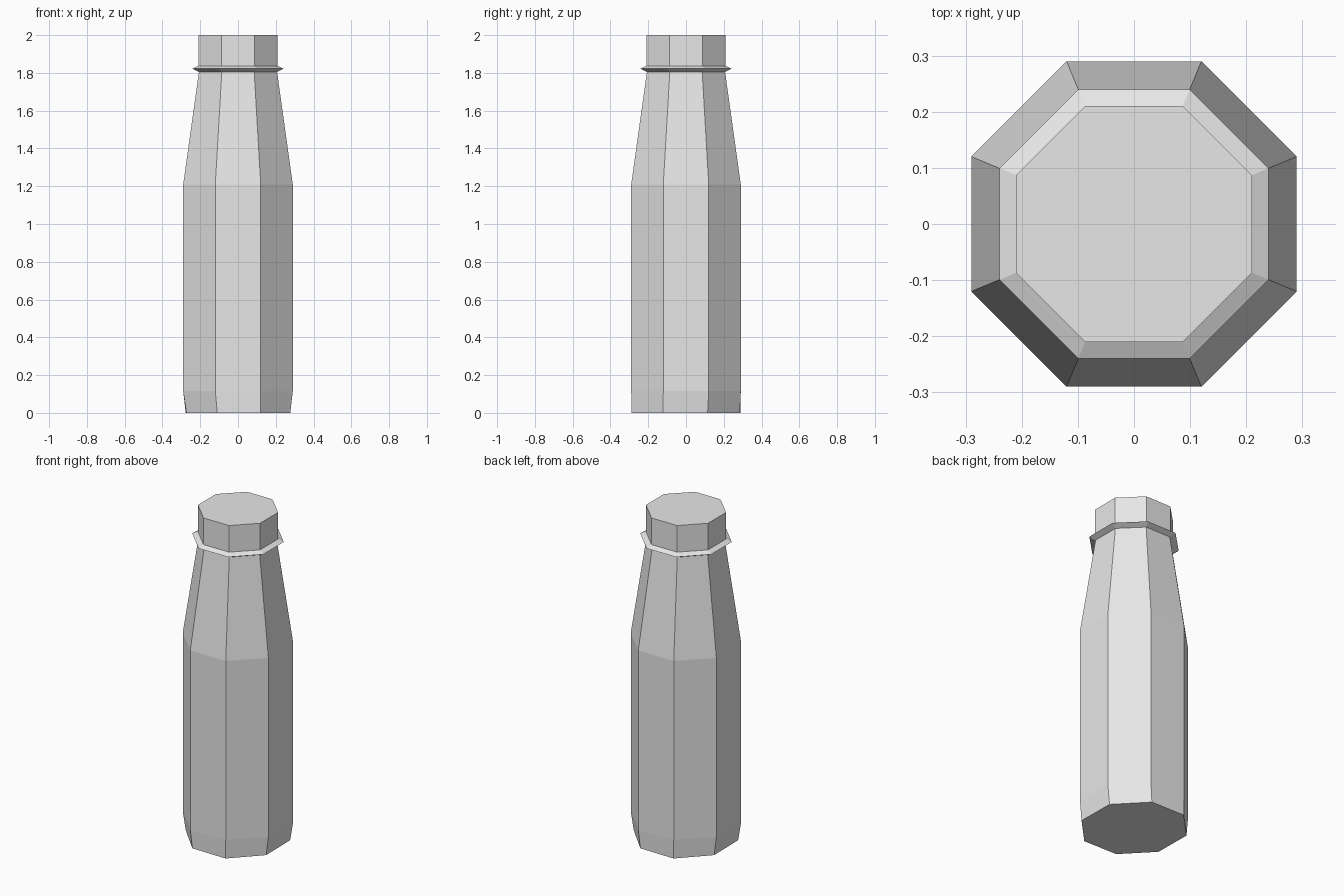
import bpy
import bmesh
from math import cos, sin, pi
from mathutils import Vector

SIDES = 8

cube = bpy.data.objects.get("Cube")
if cube:
    bpy.data.objects.remove(cube, do_unlink=True)

grey = bpy.data.materials.new("pale grey")
grey.use_nodes = True
colour = (0.8, 0.8, 0.8, 1)
grey.diffuse_color = colour
grey.node_tree.nodes["Principled BSDF"].inputs["Base Color"].default_value = colour


def ring(bm, apothem, z):
    """Octagon with flat sides facing the axes."""
    radius = apothem / cos(pi / SIDES)
    angles = [(i + 0.5) * 2 * pi / SIDES for i in range(SIDES)]
    return [bm.verts.new((radius * cos(a), radius * sin(a), z)) for a in angles]


def loft(name, profile, cap_bottom=False, cap_top=False, squeeze=0):
    """Join octagonal rings given as (apothem, height) pairs."""
    bm = bmesh.new()
    rings = [ring(bm, apothem, z) for apothem, z in profile]

    # Slightly uneven base: squeeze the lowest ring along one direction
    axis = Vector((0.95, 0.31, 0))
    for v in rings[0]:
        v.co -= squeeze * v.co.dot(axis) * axis

    for low, high in zip(rings, rings[1:]):
        for i in range(SIDES):
            j = (i + 1) % SIDES
            bm.faces.new((low[i], low[j], high[j], high[i]))
    if cap_bottom:
        bm.faces.new(rings[0][::-1])
    if cap_top:
        bm.faces.new(rings[-1])

    mesh = bpy.data.meshes.new(name)
    bm.to_mesh(mesh)
    bm.free()
    mesh.materials.append(grey)
    obj = bpy.data.objects.new(name, mesh)
    bpy.context.collection.objects.link(obj)
    return obj


# Straight body with a tapering shoulder
loft("bottle_body", [(0.288, 0), (0.29, 0.115), (0.29, 1.21), (0.207, 1.805)],
     cap_bottom=True, squeeze=0.05)

# Thin pointed collar under the lid
loft("neck_collar", [(0.207, 1.805), (0.24, 1.822), (0.21, 1.837)])

# Flat-topped lid
loft("lid", [(0.21, 1.837), (0.21, 2)], cap_top=True)
